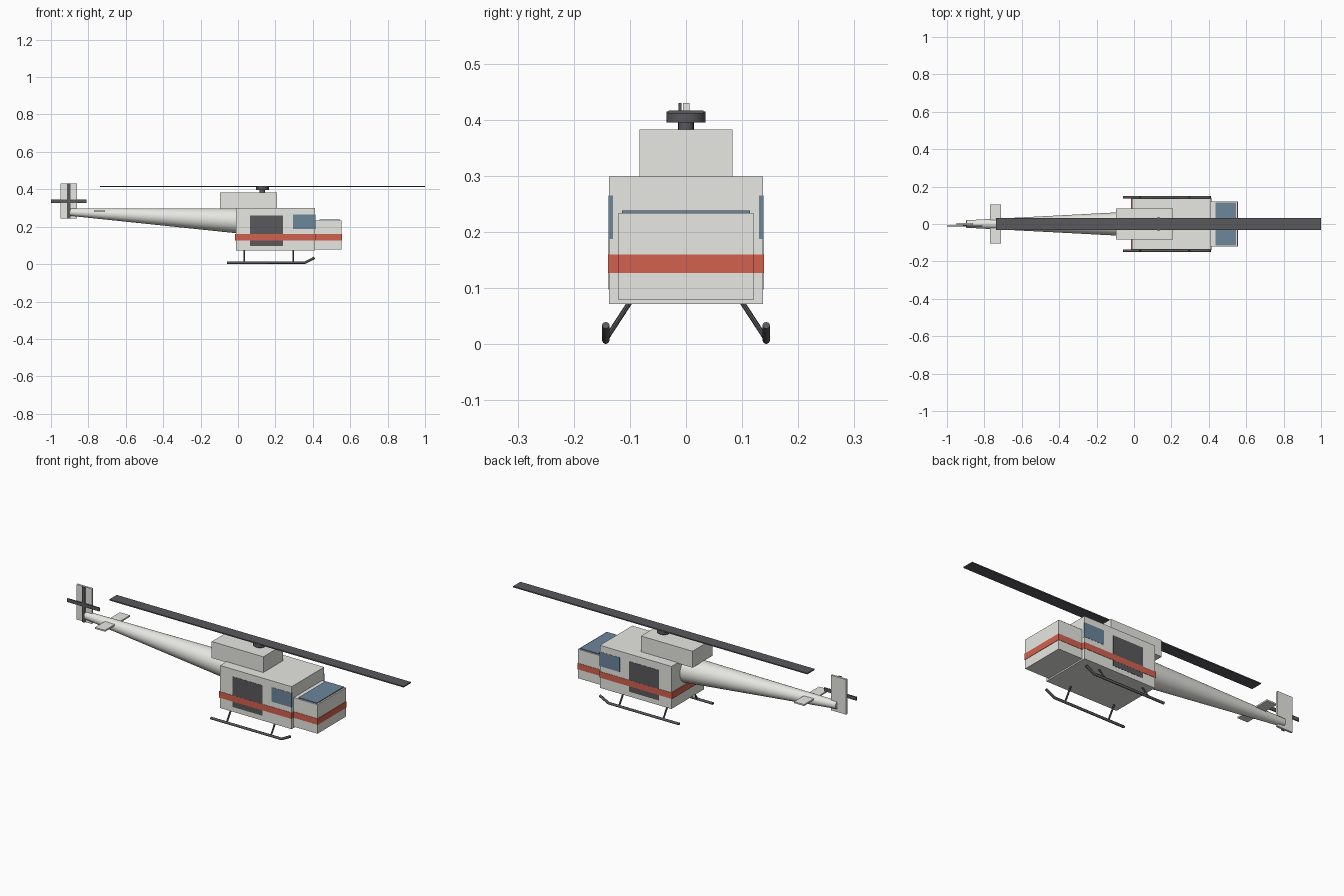
import bpy
from math import pi
from mathutils import Vector

if "Cube" in bpy.data.objects:
    bpy.data.objects.remove(bpy.data.objects["Cube"])


def material(name, r, g, b):
    m = bpy.data.materials.new(name)
    m.diffuse_color = (r, g, b, 1)
    m.use_nodes = True
    m.node_tree.nodes["Principled BSDF"].inputs["Base Color"].default_value = m.diffuse_color
    return m


PALE = material("pale_paint", 0.80, 0.80, 0.76)
DARK = material("dark_metal", 0.10, 0.10, 0.11)
RED = material("red_paint", 0.65, 0.12, 0.08)
BLUE = material("blue_glass", 0.15, 0.24, 0.33)


def box(name, x, y, z, mat):
    """Box from (min, max) ranges on each axis."""
    bpy.ops.mesh.primitive_cube_add(size=1, location=[(a + b) / 2 for a, b in (x, y, z)])
    ob = bpy.context.object
    ob.name = name
    ob.scale = [b - a for a, b in (x, y, z)]
    bpy.ops.object.transform_apply(location=False, rotation=False, scale=True)
    ob.data.materials.append(mat)
    return ob


def rod(name, p, q, r1, r2, mat, sides=16):
    """Straight or tapered round bar between two points."""
    p, q = Vector(p), Vector(q)
    bpy.ops.mesh.primitive_cone_add(vertices=sides, radius1=r1, radius2=r2,
                                    depth=(q - p).length, location=(p + q) / 2)
    ob = bpy.context.object
    ob.name = name
    ob.rotation_euler = (q - p).to_track_quat('Z', 'Y').to_euler()
    ob.data.materials.append(mat)
    bpy.ops.object.shade_smooth_by_angle()
    return ob


def tube(name, points, radius, mat):
    """Bent tube along a polyline."""
    cu = bpy.data.curves.new(name, 'CURVE')
    cu.dimensions = '3D'
    cu.bevel_depth = radius
    cu.bevel_resolution = 2
    cu.use_fill_caps = True
    sp = cu.splines.new('POLY')
    sp.points.add(len(points) - 1)
    for pt, co in zip(sp.points, points):
        pt.co = (*co, 1)
    ob = bpy.data.objects.new(name, cu)
    bpy.context.collection.objects.link(ob)
    cu.materials.append(mat)


# Fuselage
box("cabin", (-0.01, 0.413), (-0.137, 0.137), (0.072, 0.299), PALE)
box("nose", (0.40, 0.554), (-0.12, 0.12), (0.079, 0.234), PALE)
box("engine_housing", (-0.097, 0.208), (-0.083, 0.083), (0.295, 0.383), PALE)
box("windscreen", (0.437, 0.546), (-0.114, 0.114), (0.23, 0.239), BLUE)

# Red bands around cabin and nose
box("cabin_stripe", (-0.015, 0.414), (-0.1386, 0.1386), (0.127, 0.16), RED)
box("nose_stripe", (0.40, 0.556), (-0.1215, 0.1215), (0.127, 0.16), RED)

# Side doors, windows and landing skids
for s, side in ((-1, "right"), (1, "left")):
    y = sorted((s * 0.13, s * 0.138))
    box(side + "_door", (0.063, 0.24), y, (0.098, 0.26), DARK)
    box(side + "_window", (0.295, 0.414), y, (0.188, 0.265), BLUE)
    tube(side + "_skid", [(-0.06, s * 0.143, 0.0075), (0.358, s * 0.143, 0.0075),
                          (0.409, s * 0.143, 0.034)], 0.0068, DARK)
    for x, end in ((0.034, "rear"), (0.295, "front")):
        rod(f"{side}_{end}_strut", (x, s * 0.098, 0.078), (x, s * 0.143, 0.009),
            0.0045, 0.0045, DARK, 8)

# Tail boom, stabiliser and fin
rod("tail_boom", (0.005, 0, 0.231), (-0.897, 0, 0.278), 0.067, 0.02, PALE, 32)
box("stabiliser", (-0.771, -0.712), (-0.105, 0.105), (0.279, 0.287), PALE)
box("tail_fin", (-0.95, -0.86), (-0.005, 0.006), (0.243, 0.43), PALE)

# Tail rotor on the near side of the fin
box("tail_rotor_upright", (-0.914, -0.895), (-0.013, -0.008), (0.243, 0.43), DARK)
box("tail_rotor_level", (-1.0, -0.81), (-0.013, -0.008), (0.326, 0.345), DARK)
rod("tail_rotor_hub", (-0.905, -0.013, 0.336), (-0.905, 0, 0.336), 0.008, 0.008, DARK)

# Main rotor
rod("rotor_mast", (0.13, 0, 0.375), (0.13, 0, 0.40), 0.014, 0.014, DARK)
rod("rotor_hub", (0.13, 0, 0.395), (0.13, 0, 0.415), 0.035, 0.035, DARK)
box("main_blade", (-0.738, 1.0), (-0.031, 0.031), (0.411, 0.417), DARK)
